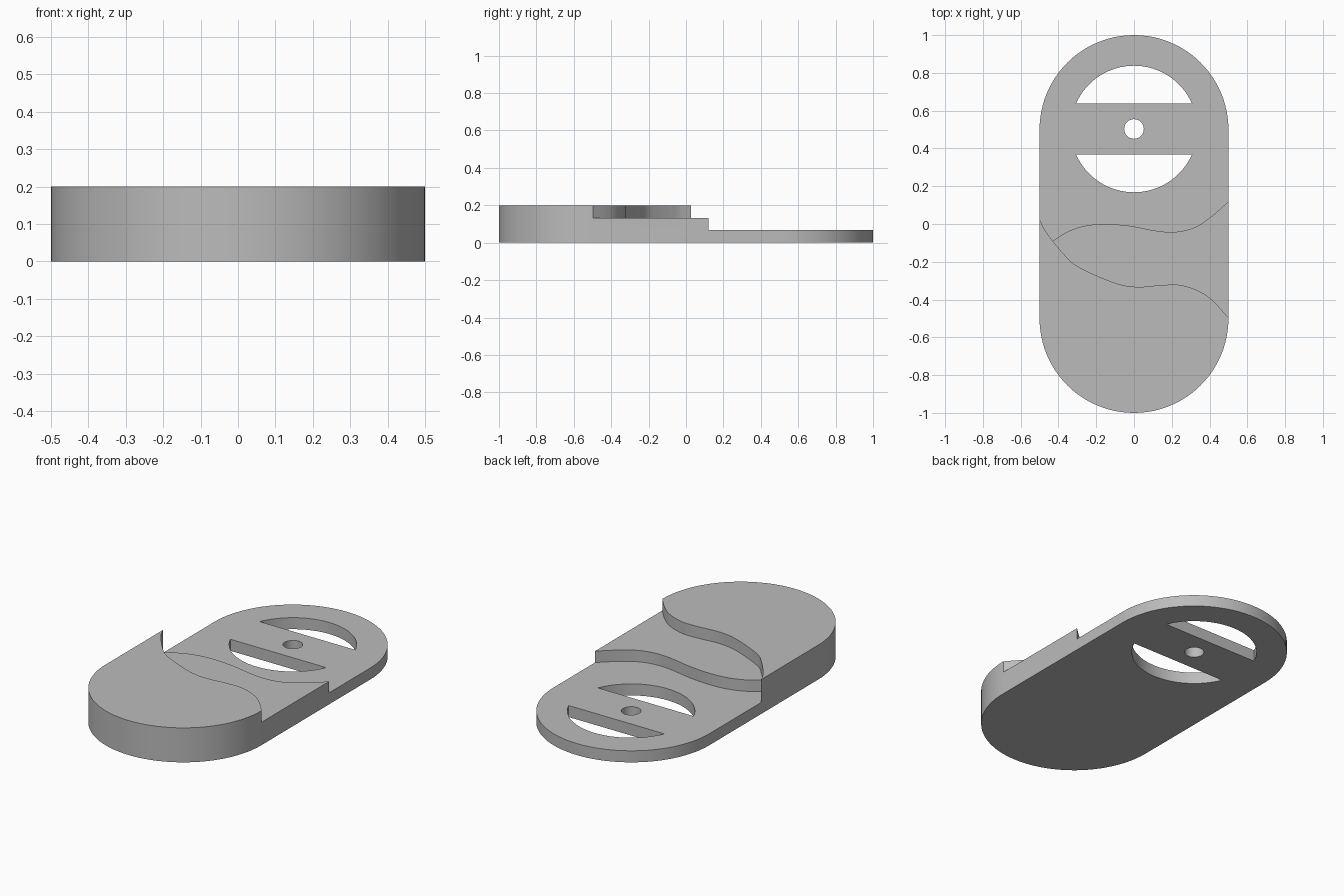
import bpy
import math
from mathutils import Vector

cube = bpy.data.objects.get("Cube")
if cube:
    bpy.data.objects.remove(cube, do_unlink=True)

HEIGHT, MID, LOW = 0.2, 0.133, 0.067
HOLE_Y, HOLE_R = 0.503, 0.335

grey = bpy.data.materials.new("plain grey")
grey.use_nodes = True
colour = (0.5, 0.5, 0.5, 1)
grey.diffuse_color = colour
grey.node_tree.nodes["Principled BSDF"].inputs["Base Color"].default_value = colour


def arc(cy, r, start, end, steps):
    return [(r * math.cos(a), cy + r * math.sin(a))
            for a in (start + (end - start) * i / steps for i in range(steps + 1))]


def smooth(points, steps=6):
    """Smooth curve through all the points."""
    p = [Vector(q) for q in points]
    p = [2 * p[0] - p[1]] + p + [2 * p[-1] - p[-2]]
    out = []
    for a, b, c, d in zip(p, p[1:], p[2:], p[3:]):
        for i in range(steps):
            t = i / steps
            out.append(b + t / 2 * (c - a + t * (2 * a - 5 * b + 4 * c - d
                                               + t * (3 * b - 3 * c + d - a))))
    return [tuple(q) for q in out + [p[-2]]]


def prism(name, outline, z0, z1):
    n = len(outline)
    verts = [(x, y, z) for z in (z0, z1) for x, y in outline]
    faces = [list(range(n))[::-1], list(range(n, 2 * n))]
    faces += [(i, (i + 1) % n, n + (i + 1) % n, n + i) for i in range(n)]
    mesh = bpy.data.meshes.new(name)
    mesh.from_pydata(verts, [], faces)
    mesh.materials.append(grey)
    obj = bpy.data.objects.new(name, mesh)
    bpy.context.collection.objects.link(obj)
    return obj


def cut(target, outline, z0):
    cutter = prism("cutter", outline, z0, HEIGHT + 0.1)
    cutter.hide_render = True
    mod = target.modifiers.new("cut", "BOOLEAN")
    mod.operation, mod.solver, mod.object = "DIFFERENCE", "EXACT", cutter
    bpy.context.view_layer.objects.active = target
    bpy.ops.object.modifier_apply(modifier=mod.name)
    bpy.data.objects.remove(cutter, do_unlink=True)


# Rounded slab
body = prism("stepped_body", arc(0.5, 0.5, 0, math.pi, 48)
             + arc(-0.5, 0.5, math.pi, 2 * math.pi, 48), 0, HEIGHT)

# Wavy step edges: a short shared edge that forks into two waves
shared = smooth([(-0.54, 0.12), (-0.5, 0.027), (-0.47, -0.035), (-0.43, -0.09)])
upper_wave = smooth([(-0.43, -0.09), (-0.38, -0.15), (-0.317, -0.212), (-0.206, -0.27),
                     (-0.075, -0.32), (0.03, -0.333), (0.164, -0.322), (0.27, -0.328),
                     (0.39, -0.383), (0.5, -0.497), (0.54, -0.56)])
lower_wave = smooth([(-0.43, -0.09), (-0.35, -0.04), (-0.26, -0.01), (-0.155, 0),
                     (-0.02, -0.01), (0.11, -0.035), (0.217, -0.042), (0.32, -0.018),
                     (0.41, 0.04), (0.5, 0.12), (0.54, 0.16)])
cut(body, shared + lower_wave[1:] + [(0.6, 1.1), (-0.6, 1.1), (-0.6, 0.12)], LOW)
cut(body, upper_wave + [(0.6, 0.4), (-0.43, 0.4)], MID)

# Two arched windows and a round hole through the thin end
for side in (1, -1):
    tilt = math.asin(0.134 / HOLE_R)
    window = arc(HOLE_Y, HOLE_R, tilt, math.pi - tilt, 32)
    if side < 0:
        window = [(x, 2 * HOLE_Y - y) for x, y in window][::-1]
    cut(body, window, -0.1)
cut(body, arc(HOLE_Y, 0.052, 0, 2 * math.pi, 32)[:-1], -0.1)

# Smooth walls, sharp rims
bpy.ops.object.select_all(action="DESELECT")
body.select_set(True)
bpy.context.view_layer.objects.active = body
bpy.ops.object.shade_smooth_by_angle(angle=math.radians(30))
